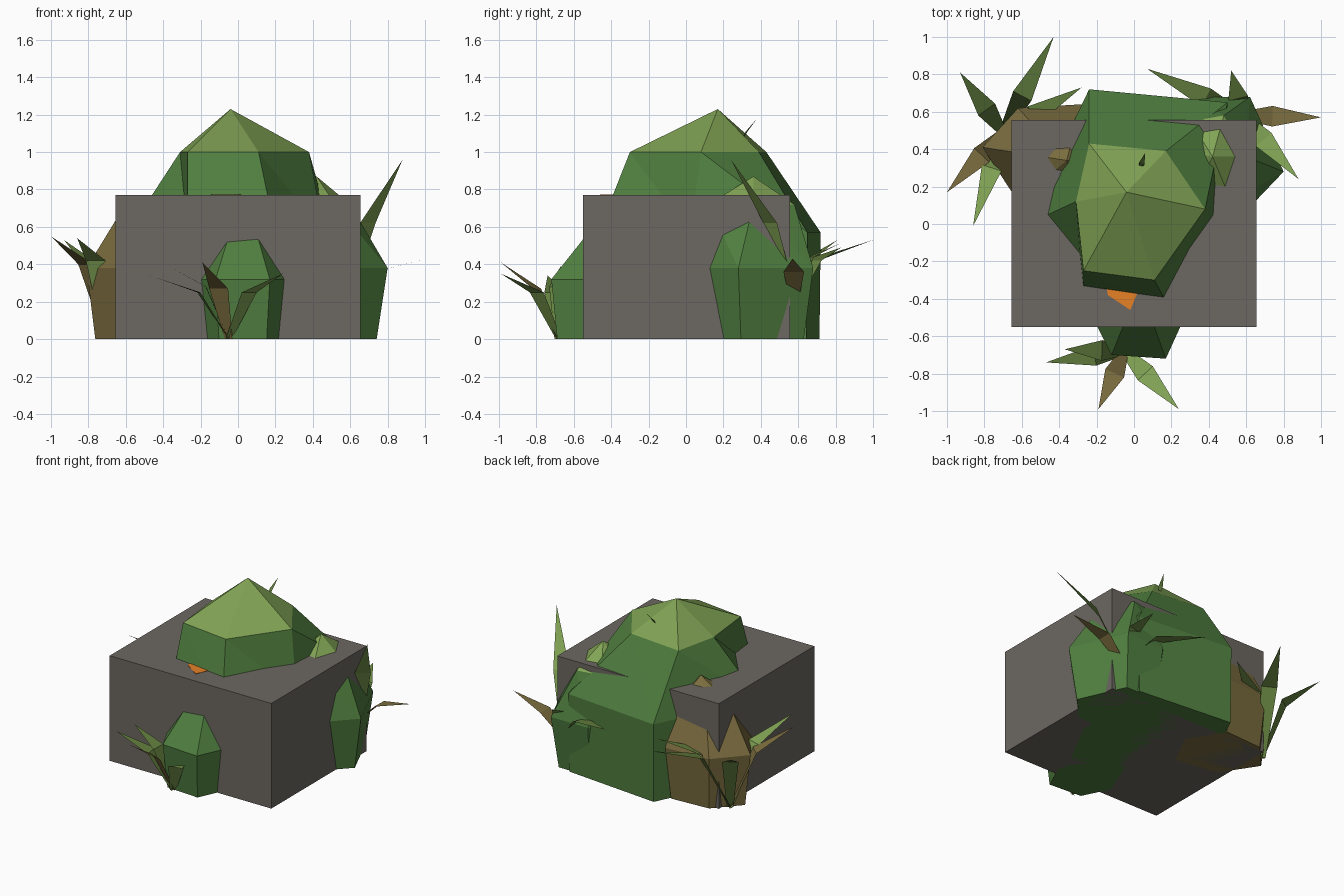
import bpy
from mathutils import Vector

if "Cube" in bpy.data.objects:
    bpy.data.objects.remove(bpy.data.objects["Cube"])


def material(name, rgb):
    m = bpy.data.materials.new(name)
    m.diffuse_color = (*rgb, 1)
    m.use_nodes = True
    m.node_tree.nodes["Principled BSDF"].inputs["Base Color"].default_value = m.diffuse_color
    return m


STONE = material("stone", (0.15, 0.137, 0.12))
LIGHT = material("light_green", (0.22, 0.37, 0.09))
GREEN = material("green", (0.08, 0.21, 0.05))
OLIVE = material("olive", (0.13, 0.22, 0.05))
BROWN = material("brown", (0.2, 0.155, 0.05))
ORANGE = material("orange", (0.8, 0.22, 0.02))


def mesh_object(name, verts, faces, mats, slots=None):
    me = bpy.data.meshes.new(name)
    me.from_pydata([tuple(v) for v in verts], [], faces)
    for m in mats:
        me.materials.append(m)
    if slots:
        for p, s in zip(me.polygons, slots):
            p.material_index = s
    ob = bpy.data.objects.new(name, me)
    bpy.context.collection.objects.link(ob)
    return ob


def bush(name, apex, upper, z_upper, wide, z_wide, foot, cap_mat, side_mat):
    """Faceted six-sided mound: apex, shoulder ring, widest ring, foot ring."""
    n = len(wide)
    cx = sum(p[0] for p in wide) / n
    cy = sum(p[1] for p in wide) / n
    if isinstance(upper, float):
        upper = [(apex[0] + (x - apex[0]) * upper, apex[1] + (y - apex[1]) * upper)
                 for x, y in wide]
    ground = [(cx + (x - cx) * foot, cy + (y - cy) * foot) for x, y in wide]
    verts = [apex]
    for ring, z in ((upper, z_upper), (wide, z_wide), (ground, 0)):
        verts += [(x, y, z) for x, y in ring]
    faces, slots = [], []
    for i in range(n):
        j = (i + 1) % n
        faces.append((0, 1 + i, 1 + j))
        slots.append(0)
        for k in (1, 1 + n):
            a, b, c, d = k + i, k + n + i, k + n + j, k + j
            faces += [(a, b, c), (a, c, d)]
            slots += [1, 1]
    faces.append(tuple(1 + 2 * n + i for i in reversed(range(n))))
    slots.append(1)
    return mesh_object(name, verts, faces, [cap_mat, side_mat], slots)


def blade(name, base, tip, knee_z, mat, width=0.11, bend=0.38):
    """Bent leaf: narrow root, wide knee, pointed tip."""
    b, t = Vector(base), Vector(tip)
    k = b.lerp(t, bend)
    k.z = knee_z
    out = Vector((t.x - b.x, t.y - b.y, 0)).normalized()
    side = Vector((-out.y, out.x, 0)) * width / 2
    verts = [b - side * 0.4, b + side * 0.4, k + side, k - side, t]
    return mesh_object(name, verts, [(0, 3, 2, 1), (3, 4, 2)], [mat])


# Stone block
bpy.ops.mesh.primitive_cube_add(size=1, location=(0, 0.0025, 0.385))
block = bpy.context.object
block.name = "stone_block"
block.scale = (1.31, 1.105, 0.77)
block.data.materials.append(STONE)

# Large bush spilling over the top and back
bush("main_bush", (-0.04, 0.17, 1.23),
     [(-0.24, 0.43), (-0.31, 0.12), (-0.27, -0.25), (0.11, -0.30), (0.38, 0.08), (0.17, 0.39)], 1.0,
     [(-0.24, 0.72), (-0.59, -0.01), (-0.27, -0.40), (0.20, -0.47), (0.46, 0.02), (0.50, 0.65)], 0.57,
     0.99, LIGHT, GREEN)

# Corner bush at the back right
bush("right_bush", (0.42, 0.36, 0.87),
     [(0.60, 0.36), (0.48, 0.58), (0.30, 0.55), (0.24, 0.39), (0.32, 0.15), (0.52, 0.12)], 0.72,
     [(0.80, 0.28), (0.62, 0.68), (0.32, 0.68), (0.06, 0.40), (0.20, 0.08), (0.60, 0.07)], 0.38,
     0.84, LIGHT, GREEN)

# Dry bush at the back left
bush("dry_bush", (-0.36, 0.34, 0.82), 0.58, 0.69,
     [(-0.28, 0.64), (-0.62, 0.62), (-0.81, 0.41), (-0.62, 0.12), (-0.25, 0.06), (-0.10, 0.35)], 0.38,
     0.87, BROWN, BROWN)

# Small bush on the front
bush("front_bush", (0.03, -0.33, 0.73), 0.45, 0.59,
     [(-0.12, -0.70), (0.17, -0.72), (0.27, -0.50), (0.20, -0.20), (-0.10, -0.15), (-0.23, -0.48)], 0.32,
     0.88, GREEN, GREEN)

# Orange scrap lying on the block
outline = [(-0.15, -0.32), (-0.14, -0.38), (-0.02, -0.46), (0.03, -0.34)]
mesh_object("orange_patch",
            [(x, y, 0.773) for x, y in outline] + [(-0.06, -0.37, 0.6)],
            [(0, 1, 2, 3)] + [(i, 4, (i + 1) % 4) for i in range(4)], [ORANGE])

# Leaf tufts: root, then (tip, knee height, material)
tufts = {
    "front_leaf": ((-0.05, -0.68, 0), [
        ((-0.47, -0.74, 0.34), 0.25, OLIVE), ((-0.37, -0.67, 0.39), 0.28, OLIVE),
        ((-0.19, -0.99, 0.41), 0.27, BROWN), ((0.24, -0.99, 0.35), 0.25, LIGHT)]),
    "left_leaf": ((-0.70, 0.49, 0), [
        ((-0.93, 0.81, 0.53), 0.40, OLIVE), ((-0.43, 1.0, 0.53), 0.42, OLIVE),
        ((-1.0, 0.17, 0.55), 0.40, BROWN), ((-0.86, -0.01, 0.54), 0.42, LIGHT),
        ((-0.28, 0.73, 0.48), 0.40, OLIVE)]),
    "right_leaf": ((0.58, 0.58, 0.2), [
        ((0.07, 0.83, 0.49), 0.42, OLIVE), ((0.52, 0.82, 0.51), 0.44, OLIVE),
        ((1.0, 0.57, 0.43), 0.36, BROWN), ((0.88, 0.24, 0.96), 0.62, LIGHT)]),
}
for name, (root, leaves) in tufts.items():
    for tip, knee_z, mat in leaves:
        blade(name, root, tip, knee_z, mat)
blade("top_sprout", (0.03, 0.29, 1.05), (0.06, 0.38, 1.18), 1.11, OLIVE, 0.03)
